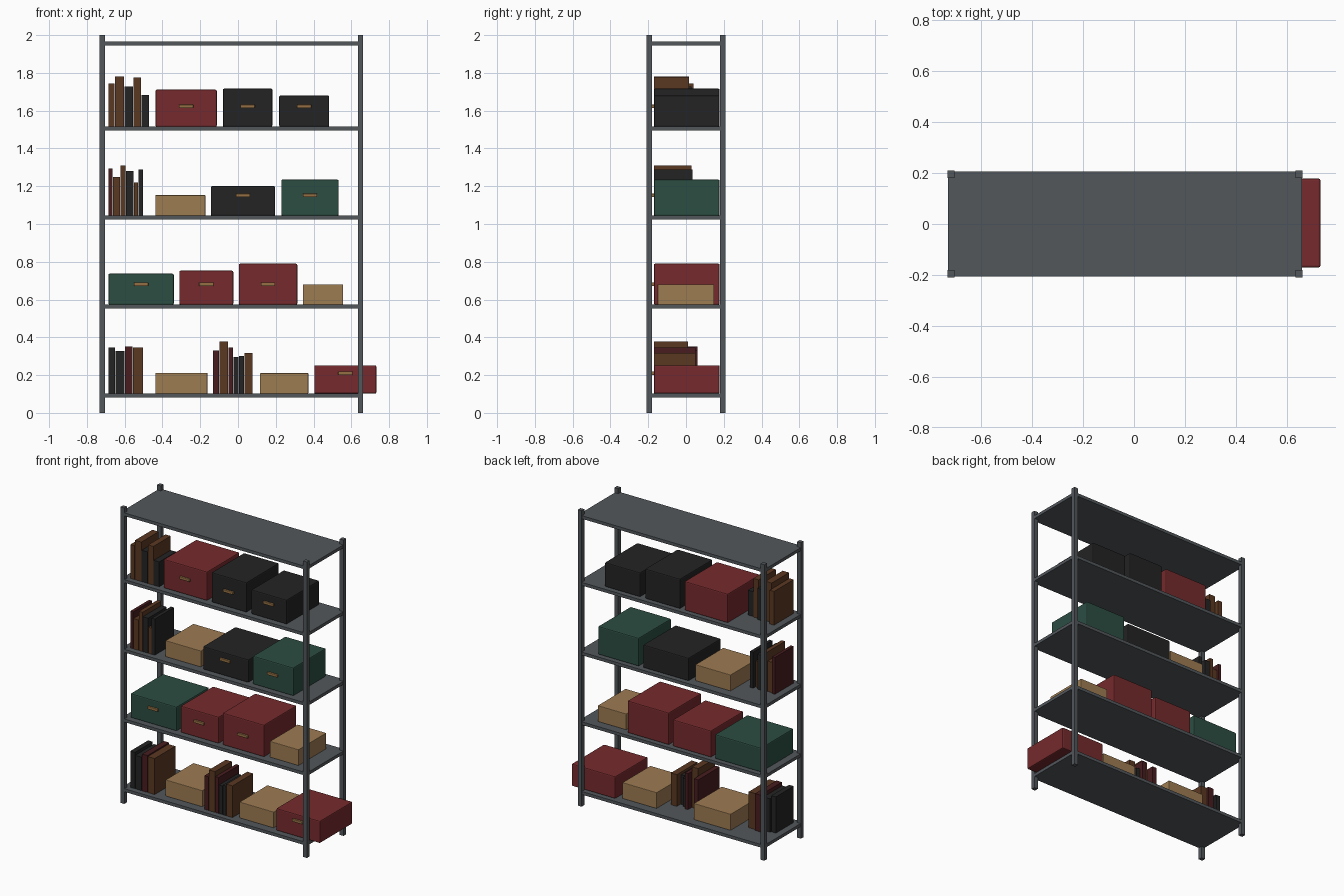
import bpy

cube = bpy.data.objects.get("Cube")
if cube:
    bpy.data.objects.remove(cube, do_unlink=True)


def material(name, rgb):
    m = bpy.data.materials.new(name)
    m.use_nodes = True
    m.diffuse_color = (*rgb, 1)
    m.node_tree.nodes["Principled BSDF"].inputs["Base Color"].default_value = (*rgb, 1)
    return m


MATS = {
    "steel": material("grey steel", (0.085, 0.096, 0.105)),
    "red": material("red card", (0.18, 0.023, 0.026)),
    "green": material("green card", (0.025, 0.075, 0.055)),
    "black": material("black card", (0.017, 0.017, 0.018)),
    "tan": material("tan cardboard", (0.34, 0.2, 0.085)),
    "brown": material("brown leather", (0.105, 0.04, 0.016)),
    "maroon": material("maroon leather", (0.065, 0.012, 0.014)),
    "brass": material("dull brass", (0.3, 0.16, 0.06)),
}


def block(name, x, y, z, mat, bevel=0.0):
    """Box between the given (low, high) limits on each axis."""
    bpy.ops.mesh.primitive_cube_add(size=1, location=[sum(r) / 2 for r in (x, y, z)])
    ob = bpy.context.object
    ob.name = name
    ob.scale = [r[1] - r[0] for r in (x, y, z)]
    bpy.ops.object.transform_apply(location=False, rotation=False, scale=True)
    ob.data.materials.append(MATS[mat])
    if bevel:
        mod = ob.modifiers.new("soft edges", "BEVEL")
        mod.width = bevel
        mod.segments = 2
    return ob


LEFT, RIGHT, DEPTH, POST = -0.732, 0.662, 0.209, 0.028
FRONT = -0.17
TOPS = [0.102, 0.573, 1.044, 1.515, 1.966]

# Corner posts
for side, x in (("right", LEFT), ("left", RIGHT - POST)):
    for end, y in (("front", -DEPTH), ("back", DEPTH - POST)):
        block(f"post_{end}_{side}", (x, x + POST), (y, y + POST), (0, 2), "steel")

# Shelf boards
for i, top in enumerate(TOPS):
    block(f"shelf_{i + 1}", (LEFT + 0.002, RIGHT - 0.002),
          (0.002 - DEPTH, DEPTH - 0.002), (top - 0.021, top), "steel")

# Storage boxes: shelf, colour, x limits, height
BOXES = [
    (0, "tan", -0.437, -0.162, 0.11), (0, "tan", 0.116, 0.372, 0.108),
    (0, "red", 0.404, 0.732, 0.15),
    (1, "green", -0.686, -0.34, 0.164), (1, "red", -0.311, -0.025, 0.18),
    (1, "red", 0.004, 0.314, 0.217), (1, "tan", 0.343, 0.557, 0.108),
    (2, "tan", -0.437, -0.173, 0.109), (2, "black", -0.144, 0.197, 0.156),
    (2, "green", 0.229, 0.533, 0.191),
    (3, "red", -0.437, -0.112, 0.196), (3, "black", -0.08, 0.182, 0.202),
    (3, "black", 0.218, 0.483, 0.165),
]
for i, (shelf, colour, x0, x1, height) in enumerate(BOXES):
    z = TOPS[shelf]
    if colour == "tan":
        block(f"carton_{i}", (x0, x1), (-0.15, 0.148), (z, z + height), colour, 0.003)
        continue
    block(f"storage_box_{i}", (x0, x1), (FRONT, 0.178), (z, z + height), colour, 0.007)
    mid = (x0 + x1) / 2
    block(f"box_handle_{i}", (mid - 0.038, mid + 0.038), (FRONT - 0.013, FRONT + 0.002),
          (z + 0.099, z + 0.117), "brass", 0.003)

# Book groups: shelf, first x, then colour, thickness, height, depth
BOOKS = [
    (0, -0.686, [("black", 0.034, 0.245, 0.19), ("black", 0.048, 0.226, 0.2),
                 ("maroon", 0.04, 0.249, 0.23), ("brown", 0.051, 0.243, 0.22)]),
    (0, -0.133, [("maroon", 0.032, 0.227, 0.23), ("brown", 0.045, 0.275, 0.18),
                 ("maroon", 0.024, 0.243, 0.22), ("black", 0.026, 0.193, 0.2),
                 ("black", 0.025, 0.2, 0.18), ("brown", 0.044, 0.214, 0.22)]),
    (2, -0.686, [("maroon", 0.021, 0.249, 0.2), ("brown", 0.037, 0.205, 0.19),
                 ("brown", 0.027, 0.265, 0.2), ("black", 0.038, 0.236, 0.2),
                 ("brown", 0.022, 0.176, 0.18), ("black", 0.023, 0.244, 0.205)]),
    (3, -0.686, [("brown", 0.032, 0.228, 0.21), ("brown", 0.047, 0.266, 0.185),
                 ("black", 0.045, 0.212, 0.2), ("brown", 0.039, 0.261, 0.185),
                 ("black", 0.041, 0.168, 0.18)]),
]
for g, (shelf, x, group) in enumerate(BOOKS):
    z = TOPS[shelf]
    for n, (colour, thick, height, depth) in enumerate(group):
        block(f"book_{g}_{n}", (x, x + thick), (FRONT, FRONT + depth),
              (z, z + height), colour)
        x += thick + 0.003
